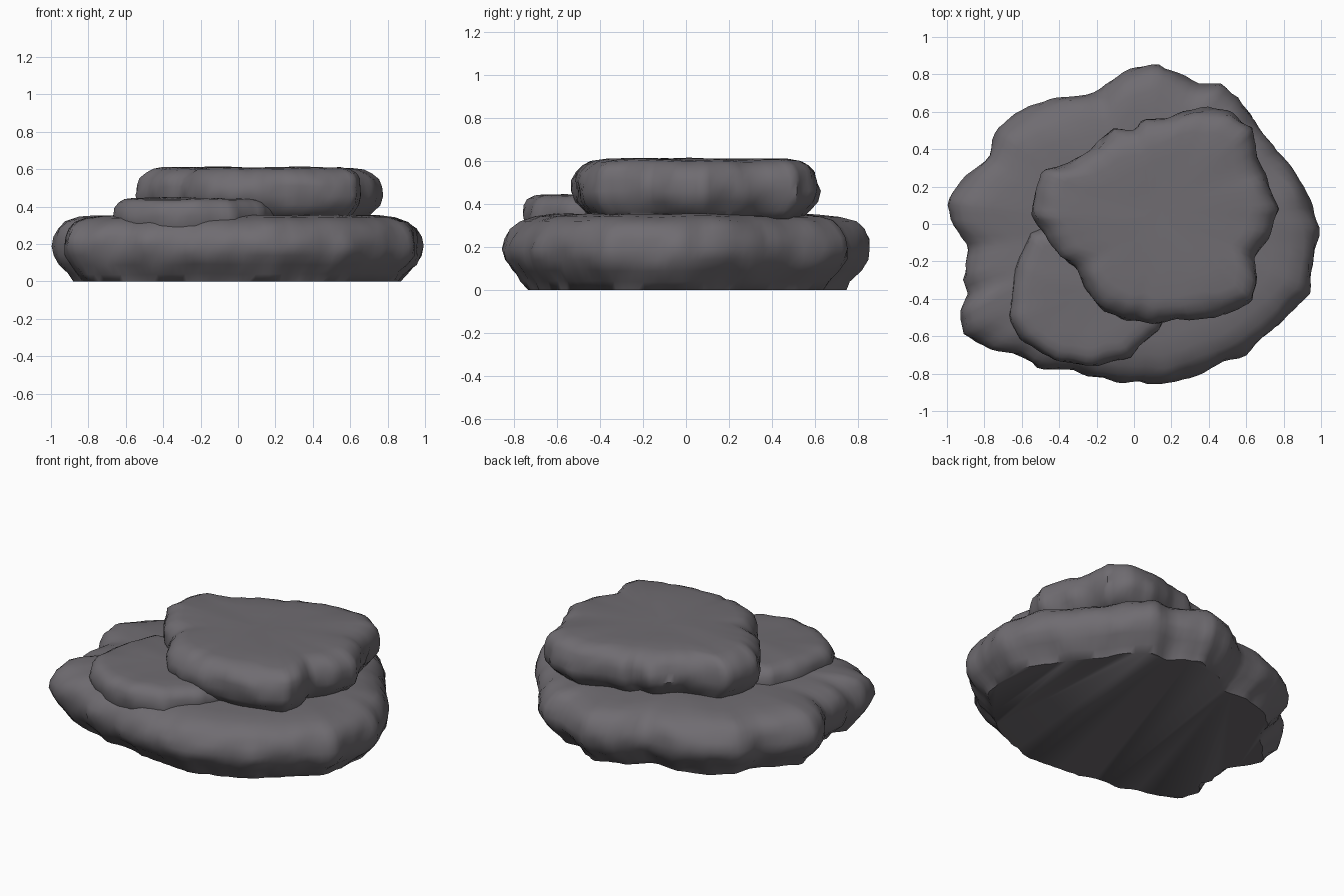
import bpy, bmesh
from mathutils import Vector, noise

if "Cube" in bpy.data.objects:
    bpy.data.objects.remove(bpy.data.objects["Cube"])

rock = bpy.data.materials.new("dark_rock")
rock.diffuse_color = (0.16, 0.15, 0.165, 1)
rock.use_nodes = True
rock.node_tree.nodes["Principled BSDF"].inputs["Base Color"].default_value = rock.diffuse_color


def resample(pts, n):
    """Evenly spaced points along a closed outline."""
    pts = [Vector(p) for p in pts]
    segs = list(zip(pts, pts[1:] + pts[:1]))
    step = sum((b - a).length for a, b in segs) / n
    out, travelled, want = [], 0.0, 0.0
    for a, b in segs:
        length = (b - a).length
        while want < travelled + length - 1e-6 and len(out) < n:
            out.append(a.lerp(b, (want - travelled) / length))
            want += step
        travelled += length
    return out


def slab(name, outline, centre, profile, seed, n=110, rough=0.022):
    """Rock slab: outline swept through (z, inset) rings, then closed flat."""
    c = Vector(centre)
    ring_pts = resample(outline, n)
    bm = bmesh.new()

    def ring(z, inset, scale, amount):
        verts = []
        for p in ring_pts:
            d = p - c
            r = d.length
            q = Vector((p.x * 6, p.y * 6, z * 9 + seed))
            bump = noise.noise(q) + 0.6 * noise.noise(q * 2.3)
            rr = max(r - inset + bump * rough * amount, 0.02) * scale
            xy = c + d.normalized() * rr
            h = z
            if z > 0:
                h += 0.008 * noise.noise(Vector((xy.x * 5, xy.y * 5, seed)))
            verts.append(bm.verts.new((xy.x, xy.y, h)))
        return verts

    rings = [ring(z, inset, 1, 1) for z, inset in profile]
    z_top, i_top = profile[-1]
    rings += [ring(z_top + 0.003, i_top, s, 0.5) for s in (0.75, 0.45, 0.15)]
    for low, high in zip(rings, rings[1:]):
        for i in range(n):
            j = (i + 1) % n
            bm.faces.new((low[i], low[j], high[j], high[i]))
    bm.faces.new(rings[0][::-1])
    bm.faces.new(rings[-1])
    bmesh.ops.recalc_face_normals(bm, faces=bm.faces)
    me = bpy.data.meshes.new(name)
    bm.to_mesh(me)
    bm.free()
    me.materials.append(rock)
    ob = bpy.data.objects.new(name, me)
    bpy.context.collection.objects.link(ob)
    bpy.context.view_layer.objects.active = ob
    bpy.ops.object.select_all(action='DESELECT')
    ob.select_set(True)
    bpy.ops.object.shade_smooth_by_angle(angle=0.9)
    return ob


# Wide bottom slab
slab("base_slab",
     [(.99, -.02), (.93, .15), (.82, .33), (.66, .52), (.6, .63), (.46, .75),
      (.35, .75), (.13, .86), (-.05, .82), (-.2, .7), (-.4, .68), (-.57, .62),
      (-.74, .5), (-.79, .35), (-.9, .25), (-1, .12), (-.97, 0), (-.88, -.12),
      (-.91, -.3), (-.88, -.38), (-.94, -.47), (-.9, -.58), (-.75, -.68),
      (-.62, -.7), (-.5, -.77), (-.32, -.78), (-.2, -.82), (0, -.84),
      (.2, -.85), (.4, -.78), (.6, -.68), (.78, -.53), (.93, -.38), (.97, -.2)],
     (0, 0),
     [(0, .12), (.04, .09), (.09, .04), (.14, .01), (.19, 0), (.24, .01),
      (.285, .035), (.32, .08), (.342, .15), (.352, .24)], 1.7, n=150)

# Thin middle ledge at the front left
slab("middle_ledge",
     [(-.55, -.05), (-.64, -.25), (-.67, -.5), (-.6, -.62), (-.42, -.74),
      (-.2, -.76), (-.02, -.71), (.14, -.57), (.22, -.35), (.2, 0), (-.2, .1)],
     (-.22, -.35),
     [(.24, .04), (.3, .01), (.35, 0), (.39, .005), (.42, .025), (.437, .06),
      (.442, .1)], 5.2, n=80, rough=0.015)

# Top slab
slab("top_slab",
     [(.77, .08), (.72, .2), (.66, .35), (.64, .52), (.52, .59), (.38, .62),
      (.2, .58), (.05, .56), (0, .5), (-.1, .5), (-.25, .38), (-.36, .32),
      (-.49, .29), (-.54, .15), (-.55, .05), (-.46, -.08), (-.4, -.18),
      (-.3, -.23), (-.27, -.35), (-.18, -.45), (-.05, -.5), (.1, -.53),
      (.3, -.52), (.5, -.48), (.64, -.42), (.66, -.3), (.64, -.18), (.72, -.08)],
     (.13, .05),
     [(.33, .09), (.37, .05), (.41, .015), (.46, 0), (.51, .005), (.55, .02),
      (.58, .05), (.6, .09), (.607, .14)], 9.4, n=120)
